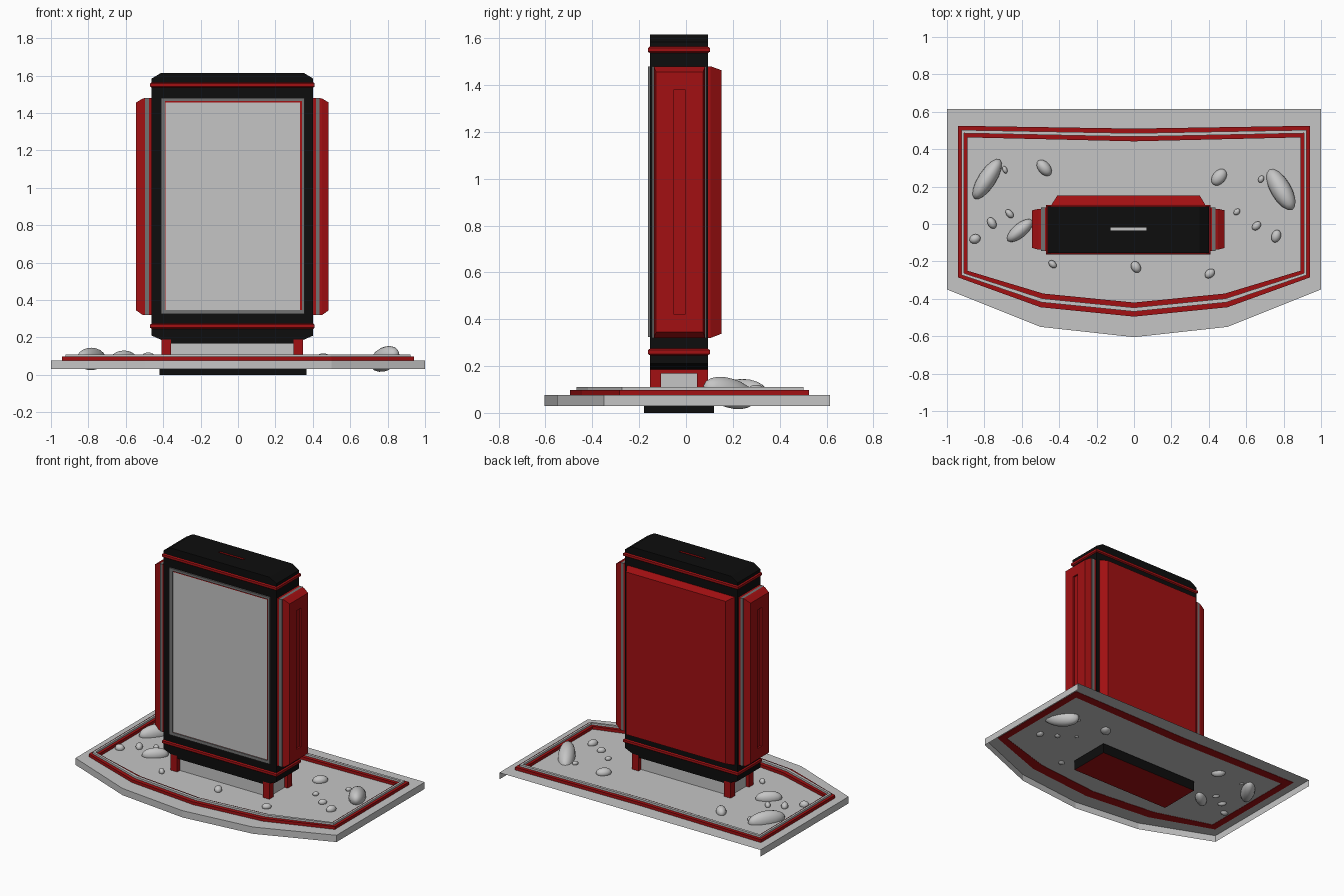
import bpy, bmesh, math
from mathutils import Matrix, Vector

if "Cube" in bpy.data.objects:
    bpy.data.objects.remove(bpy.data.objects["Cube"])

CX = -0.03  # centre line of the display cabinet


def material(name, rgb):
    m = bpy.data.materials.new(name)
    m.diffuse_color = (*rgb, 1)
    m.use_nodes = True
    m.node_tree.nodes["Principled BSDF"].inputs["Base Color"].default_value = m.diffuse_color
    return m


LIGHT, DARK, RED, BLACK = range(4)
MATS = [material("light grey", (0.56, 0.56, 0.56)),
        material("dark grey", (0.17, 0.17, 0.17)),
        material("red", (0.36, 0.005, 0.006)),
        material("black", (0.004, 0.004, 0.004))]


def finish(name, bm, fix_normals=True):
    if fix_normals:
        bmesh.ops.recalc_face_normals(bm, faces=bm.faces[:])
    me = bpy.data.meshes.new(name)
    bm.to_mesh(me)
    bm.free()
    for m in MATS:
        me.materials.append(m)
    ob = bpy.data.objects.new(name, me)
    bpy.context.collection.objects.link(ob)
    return ob


def rect(axis, d, a0, a1, b0, b1):
    """Rectangle at distance d along an axis; a and b are the other two axes."""
    pts = []
    for a, b in ((a0, b0), (a1, b0), (a1, b1), (a0, b1)):
        pts.append({"x": (d, a, b), "y": (a, d, b), "z": (a, b, d)}[axis])
    return pts


def loft(name, rings, mats, caps=None, closed=False):
    """Skin successive rings; one material per segment, caps = (first, last)."""
    bm = bmesh.new()
    vs = [[bm.verts.new(p) for p in r] for r in rings]
    n = len(vs[0])
    pairs = list(zip(vs, vs[1:])) + ([(vs[-1], vs[0])] if closed else [])
    for (r, s), m in zip(pairs, mats):
        for i in range(n):
            j = (i + 1) % n
            bm.faces.new((r[i], r[j], s[j], s[i])).material_index = m
    if caps:
        bm.faces.new(vs[0]).material_index = caps[0]
        bm.faces.new(vs[-1]).material_index = caps[1]
    return finish(name, bm)


def box(name, x0, x1, y0, y1, z0, z1, mat, bottom=None):
    rings = [rect("z", z, x0, x1, y0, y1) for z in (z0, z1)]
    return loft(name, rings, [mat], (mat if bottom is None else bottom, mat))


def mirrored(half):
    """Complete an outline given from the middle front round to the middle back."""
    return half + [(-x, y) for x, y in half[::-1] if x > 0]


# Ground slab: open underneath and at the back
outline = mirrored([(0, -0.605), (0.5, -0.55), (1, -0.35), (1, 0.615)])
bm = bmesh.new()
top = [bm.verts.new((x, y, 0.077)) for x, y in outline]
low = [bm.verts.new((x, y, 0.03)) for x, y in outline]
bm.faces.new(top)
for i in range(len(top)):
    j = (i + 1) % len(top)
    if not (outline[i][1] > 0.6 and outline[j][1] > 0.6):
        bm.faces.new((low[i], low[j], top[j], top[i]))
finish("ground_slab", bm, False)

# Border kerb: red ring with a light ridge along its middle
outer = mirrored([(0, -0.495), (0.5, -0.445), (0.942, -0.285), (0.942, 0.525), (0, 0.51)])
inner = mirrored([(0, -0.42), (0.485, -0.372), (0.89, -0.25), (0.89, 0.463), (0, 0.442)])
section = [(0, 0.075), (0, 0.097), (0.36, 0.097), (0.36, 0.11),
           (0.64, 0.11), (0.64, 0.097), (1, 0.097), (1, 0.075)]
rings = [[(a[0] + (b[0] - a[0]) * t, a[1] + (b[1] - a[1]) * t, z)
          for a, b in zip(outer, inner)] for t, z in section]
loft("border_kerb", rings, [RED, RED, LIGHT, LIGHT, LIGHT, RED, RED, RED], closed=True)

# Foundation block below the slab
box("foundation", -0.42, 0.365, -0.18, 0.12, 0, 0.07, BLACK, RED)

# Pedestal: light core, black lintel, four red corner posts
box("pedestal_core", -0.385, 0.325, -0.125, 0.065, 0.07, 0.17, LIGHT)
box("pedestal_lintel", -0.4, 0.34, -0.15, 0.09, 0.168, 0.188, BLACK)
for x0, x1 in ((-0.408, -0.358), (0.298, 0.348)):
    for y0, y1 in ((-0.154, -0.107), (0.047, 0.094)):
        box("pedestal_post", x0, x1, y0, y1, 0.07, 0.188, RED)
for x0, x1 in ((-0.408, -0.385), (0.325, 0.348)):
    box("pedestal_end_beam", x0, x1, -0.154, 0.094, 0.168, 0.188, RED)

# Cabinet body with chamfered ends and a narrow slot in its top
loft("cabinet_body",
     [rect("z", 0.185, -0.405, 0.345, -0.154, 0.094),
      rect("z", 0.21, -0.462, 0.402, -0.154, 0.094),
      rect("z", 1.584, -0.462, 0.402, -0.154, 0.094),
      rect("z", 1.615, -0.41, 0.35, -0.154, 0.094),
      rect("z", 1.615, -0.125, 0.067, -0.035, -0.018),
      rect("z", 1.585, -0.125, 0.067, -0.035, -0.018)],
     [BLACK, BLACK, BLACK, BLACK, RED], (BLACK, LIGHT))

# Red bands around the cabinet
for name, zc in (("lower_band", 0.26), ("upper_band", 1.55)):
    loft(name, [rect("z", zc + dz, -0.462 - e, 0.402 + e, -0.154 - e, 0.094 + e)
                for dz, e in ((-0.014, 0), (-0.008, 0.008), (0.008, 0.008), (0.014, 0))],
         [RED] * 3, (RED, RED))

# Front screen in a dark frame with a thin red edge
loft("screen",
     [rect("y", -0.15, -0.413, 0.355, 0.325, 1.48),
      rect("y", -0.163, -0.413, 0.355, 0.325, 1.48),
      rect("y", -0.163, -0.389, 0.342, 0.346, 1.463),
      rect("y", -0.156, -0.389, 0.342, 0.346, 1.463),
      rect("y", -0.156, -0.388, 0.332, 0.347, 1.455)],
     [DARK, DARK, DARK, RED], (DARK, LIGHT))

# Back panel with bevelled edges
loft("back_panel",
     [rect("y", 0.09, -0.44, 0.38, 0.32, 1.48),
      rect("y", 0.105, -0.44, 0.38, 0.32, 1.48),
      rect("y", 0.152, -0.41, 0.352, 0.338, 1.463)],
     [RED, RED], (RED, RED))

# Side panels: red backing, grey strip, bevelled red cover with a groove
for name, s in (("right_panel", 1), ("left_panel", -1)):
    def r(d, y0, y1, z0, z1):
        return rect("x", CX + s * d, y0, y1, z0, z1)
    loft(name,
         [r(0.425, -0.145, 0.087, 0.32, 1.48), r(0.447, -0.145, 0.087, 0.32, 1.48),
          r(0.467, -0.145, 0.087, 0.32, 1.48), r(0.467, -0.137, 0.081, 0.32, 1.48),
          r(0.48, -0.137, 0.081, 0.32, 1.477), r(0.515, -0.128, 0.073, 0.345, 1.456),
          r(0.515, -0.051, -0.004, 0.42, 1.38), r(0.503, -0.051, -0.004, 0.42, 1.38)],
         [RED, DARK, DARK, RED, RED, RED, RED], (RED, RED))

# Pebbles: x, y, length, width, turn in degrees, height
PEBBLES = [(-0.785, 0.24, 0.25, 0.095, 57, 0.12), (-0.69, 0.29, 0.04, 0.025, 110, 0.03),
           (-0.48, 0.3, 0.1, 0.065, -50, 0.07), (-0.76, 0.005, 0.065, 0.045, -60, 0.05),
           (-0.665, 0.055, 0.055, 0.035, -50, 0.04), (-0.85, -0.08, 0.06, 0.05, 20, 0.05),
           (-0.61, -0.035, 0.17, 0.075, 40, 0.09), (-0.435, -0.215, 0.05, 0.035, -45, 0.04),
           (0.01, -0.23, 0.065, 0.05, -60, 0.05), (0.405, -0.265, 0.06, 0.045, 40, 0.04),
           (0.455, 0.25, 0.1, 0.07, 50, 0.06), (0.55, 0.065, 0.04, 0.03, 45, 0.03),
           (0.655, -0.01, 0.055, 0.04, 45, 0.04), (0.76, -0.065, 0.07, 0.05, 70, 0.05),
           (0.68, 0.24, 0.04, 0.03, 60, 0.03), (0.785, 0.185, 0.26, 0.11, -60, 0.125)]
for x, y, length, width, turn, height in PEBBLES:
    bm = bmesh.new()
    tilt = math.radians(-15 if height > 0.122 else 0)
    place = (Matrix.Translation((x, y, 0.085))
             @ Matrix.Rotation(math.radians(turn), 4, "Z") @ Matrix.Rotation(-tilt * -1, 4, "Y")
             @ Matrix.Diagonal(Vector((length / 2, width / 2, height / 2, 1))))
    bmesh.ops.create_uvsphere(bm, u_segments=16, v_segments=10, radius=1, matrix=place)
    for f in bm.faces:
        f.smooth = True
    finish("pebble", bm)
